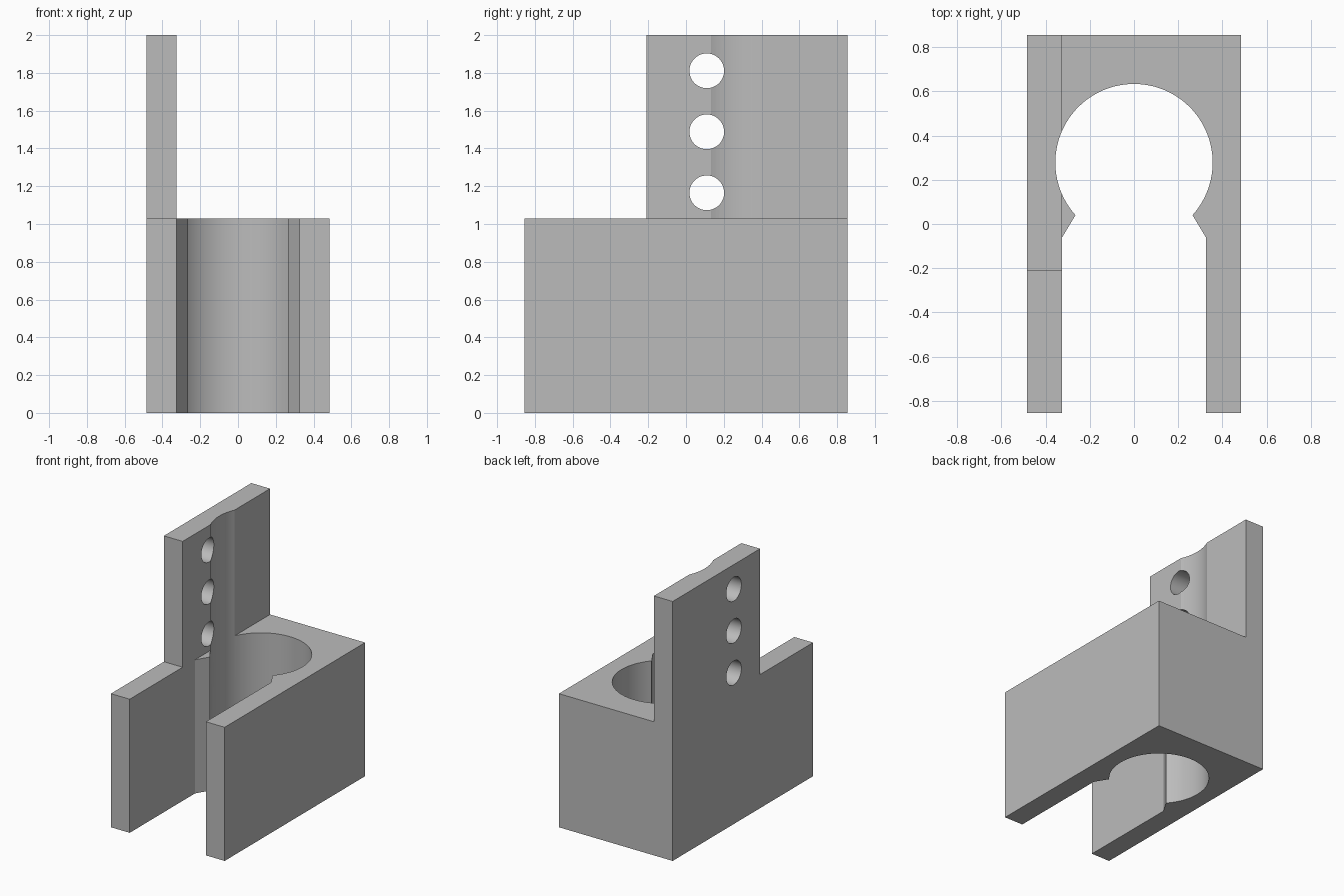
import bpy, bmesh, math

cube = bpy.data.objects.get("Cube")
if cube:
    bpy.data.objects.remove(cube, do_unlink=True)

# Main dimensions
HALF_W, HALF_D, HEIGHT, BASE_H = 0.485, 0.855, 2.0, 1.03
SLOT = 0.325                      # half width of the front slot
BORE_Y, BORE_R = 0.278, 0.356
LIP_X, LIP_Y, LIP_END = 0.265, 0.04, -0.06
PLATE_FRONT = -0.21

grey = bpy.data.materials.new("plain grey")
grey.use_nodes = True
colour = (0.5, 0.5, 0.5, 1)
grey.diffuse_color = colour
grey.node_tree.nodes["Principled BSDF"].inputs["Base Color"].default_value = colour


def prism(name, outline, z0, z1):
    """Extrude a plan outline upwards from z0 to z1."""
    bm = bmesh.new()
    face = bm.faces.new([bm.verts.new((x, y, z0)) for x, y in outline])
    top = bmesh.ops.extrude_face_region(bm, geom=[face])["geom"]
    bmesh.ops.translate(bm, vec=(0, 0, z1 - z0),
                        verts=[g for g in top if isinstance(g, bmesh.types.BMVert)])
    bmesh.ops.recalc_face_normals(bm, faces=bm.faces)
    mesh = bpy.data.meshes.new(name)
    bm.to_mesh(mesh)
    bm.free()
    mesh.materials.append(grey)
    obj = bpy.data.objects.new(name, mesh)
    bpy.context.collection.objects.link(obj)
    return obj


def cut(target, cutter):
    """Subtract the cutter from the target and remove it."""
    cutter.hide_render = True
    mod = target.modifiers.new("cut", 'BOOLEAN')
    mod.operation, mod.solver, mod.object = 'DIFFERENCE', 'EXACT', cutter
    bpy.context.view_layer.objects.active = target
    bpy.ops.object.modifier_apply(modifier=mod.name)
    bpy.data.objects.remove(cutter, do_unlink=True)


# Clamp plan: outer box, front slot, angled lips and round bore
start = math.atan2(LIP_Y - BORE_Y, LIP_X)
sweep = math.pi - 2 * start
STEPS = 72
bore = [(BORE_R * math.cos(start + sweep * i / STEPS),
         BORE_Y + BORE_R * math.sin(start + sweep * i / STEPS)) for i in range(STEPS + 1)]
plan = [(-SLOT, -HALF_D), (-HALF_W, -HALF_D), (-HALF_W, HALF_D), (HALF_W, HALF_D),
        (HALF_W, -HALF_D), (SLOT, -HALF_D), (SLOT, LIP_END)]
plan += bore + [(-SLOT, LIP_END)]
bracket = prism("clamp_bracket", plan, 0, HEIGHT)

# Remove everything above the base except the upright plate
cut(bracket, prism("upper_cutter",
                   [(-SLOT, 1), (-SLOT, PLATE_FRONT), (-1, PLATE_FRONT),
                    (-1, -1), (1, -1), (1, 1)], BASE_H, HEIGHT + 0.2))

# Three holes through the upright plate
for i in range(3):
    bpy.ops.mesh.primitive_cylinder_add(vertices=48, radius=0.092, depth=0.4,
                                        location=(-0.4, 0.11, 1.165 + 0.323 * i),
                                        rotation=(0, math.pi / 2, 0))
    hole = bpy.context.object
    hole.name = "hole_cutter"
    hole.data.materials.append(grey)
    cut(bracket, hole)

# Smooth bore and holes, sharp edges elsewhere
bpy.ops.object.select_all(action='DESELECT')
bracket.select_set(True)
bpy.context.view_layer.objects.active = bracket
bpy.ops.object.shade_smooth_by_angle(angle=math.radians(20))
